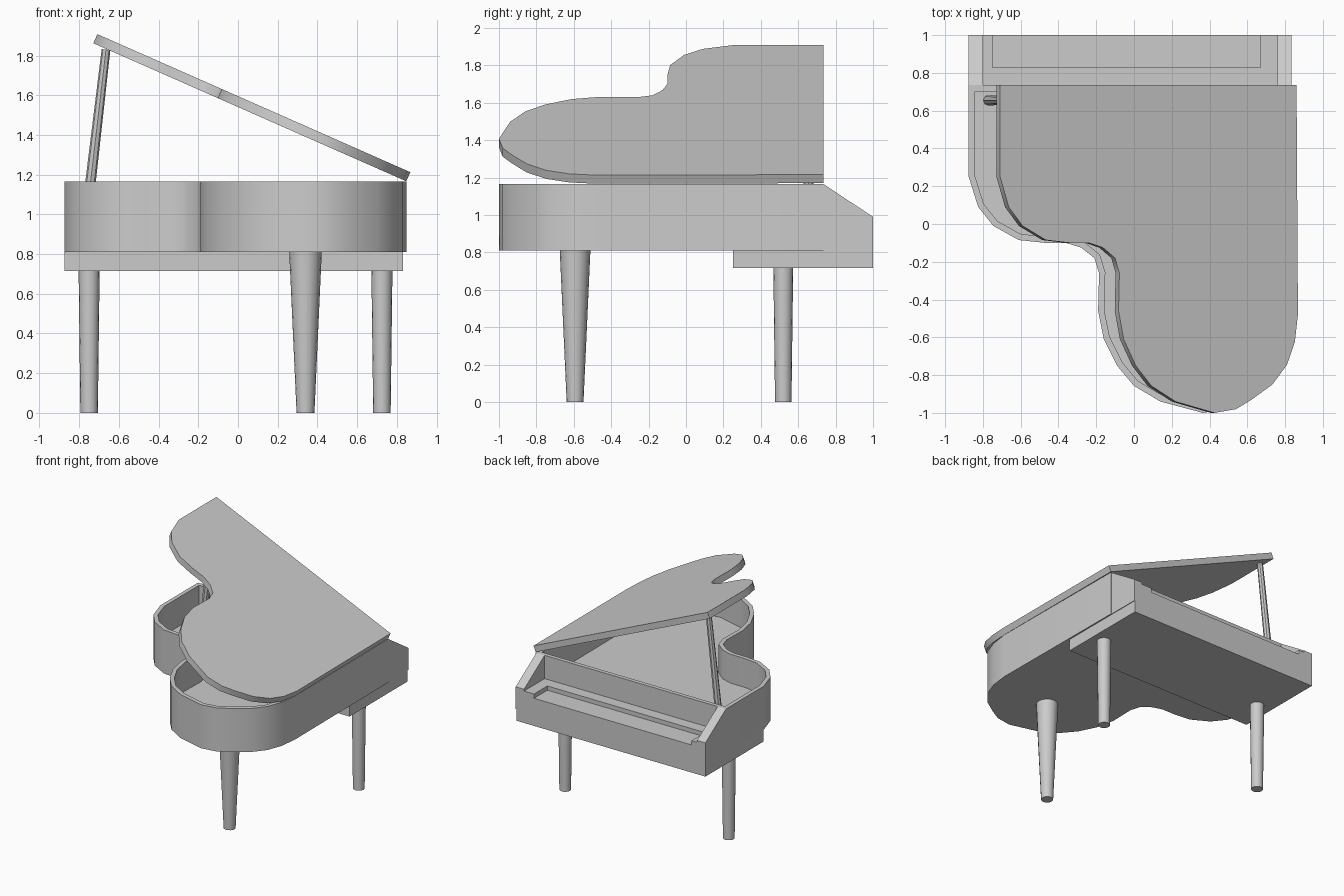
import bpy, bmesh, math
from mathutils import Vector

cube = bpy.data.objects.get("Cube")
if cube:
    bpy.data.objects.remove(cube, do_unlink=True)

grey = bpy.data.materials.new("plain_grey")
grey.use_nodes = True
GREY = (0.6, 0.6, 0.6, 1.0)
grey.diffuse_color = GREY
grey.node_tree.nodes["Principled BSDF"].inputs["Base Color"].default_value = GREY

BED, FLOOR, TOP = 0.81, 0.93, 1.165   # case underside, soundboard, rim top
BACK = 0.735                          # where the case meets the keyboard end

# Curved outline of the case, from the bass corner around the tail
OUTLINE = [(-0.875, BACK), (-0.875, 0.25), (-0.825, 0.09), (-0.745, -0.01),
           (-0.61, -0.085), (-0.47, -0.1), (-0.36, -0.1), (-0.28, -0.125),
           (-0.21, -0.18), (-0.185, -0.26), (-0.19, -0.46), (-0.16, -0.61),
           (-0.09, -0.75), (0.0, -0.857), (0.14, -0.94), (0.365, -1.0),
           (0.49, -0.98), (0.58, -0.93), (0.70, -0.85), (0.785, -0.745),
           (0.83, -0.625), (0.848, -0.48), (0.84, BACK)]


def finish(bm, name, smooth=True):
    bmesh.ops.recalc_face_normals(bm, faces=bm.faces[:])
    mesh = bpy.data.meshes.new(name)
    bm.to_mesh(mesh)
    bm.free()
    obj = bpy.data.objects.new(name, mesh)
    bpy.context.collection.objects.link(obj)
    mesh.materials.append(grey)
    if smooth:
        bpy.ops.object.select_all(action='DESELECT')
        obj.select_set(True)
        bpy.context.view_layer.objects.active = obj
        bpy.ops.object.shade_smooth_by_angle(angle=math.radians(35))
    return obj


def prism(points, offset):
    """Extrude a flat polygon; returns the bmesh and its far cap."""
    bm = bmesh.new()
    base = bm.faces.new([bm.verts.new(p) for p in points])
    out = bmesh.ops.extrude_face_region(bm, geom=[base], use_keep_orig=True)
    move = [g for g in out["geom"] if isinstance(g, bmesh.types.BMVert)]
    bmesh.ops.translate(bm, verts=move, vec=offset)
    cap = next(g for g in out["geom"] if isinstance(g, bmesh.types.BMFace))
    bmesh.ops.recalc_face_normals(bm, faces=bm.faces[:])
    return bm, cap


def box(name, x, y, z):
    pts = [(x[0], y[0], z[0]), (x[1], y[0], z[0]), (x[1], y[1], z[0]), (x[0], y[1], z[0])]
    bm, _ = prism(pts, (0, 0, z[1] - z[0]))
    return finish(bm, name, False)


def tapered_rod(name, start, end, r_start, r_end, sides):
    a, b = Vector(start), Vector(end)
    bm = bmesh.new()
    bmesh.ops.create_cone(bm, cap_ends=True, segments=sides, radius1=r_start,
                          radius2=r_end, depth=(b - a).length)
    obj = finish(bm, name)
    obj.location = (a + b) / 2
    obj.rotation_euler = (b - a).to_track_quat('Z', 'Y').to_euler()
    return obj


# Case: solid outline with a sunken well, leaving a thin rim
bm, cap = prism([(x, y, BED) for x, y in OUTLINE], (0, 0, TOP - BED))
bmesh.ops.inset_region(bm, faces=[cap], thickness=0.033, use_even_offset=True)
well = bmesh.ops.extrude_discrete_faces(bm, faces=[cap])["faces"][0]
bmesh.ops.translate(bm, verts=well.verts[:], vec=(0, 0, FLOOR - TOP))
finish(bm, "case")

# Raised lid, hinged along the straight treble side
HINGE = 0.845
bm, _ = prism([(x - HINGE, y, 0) for x, y in OUTLINE], (0, 0, 0.05))
lid = finish(bm, "lid")
lid.location = (HINGE, 0, TOP + 0.003)
lid.rotation_euler = (0, math.radians(23.8), 0)

# Sloping cheeks at each end of the keyboard
for name, x0, x1 in (("right_cheek", -0.875, -0.80), ("left_cheek", 0.76, 0.835)):
    bm, _ = prism([(x0, BACK, BED), (x0, 1, BED), (x0, 1, 0.99), (x0, BACK, TOP)],
                  (x1 - x0, 0, 0))
    finish(bm, name, False)

# Keyboard recess: floor, back shelf and end blocks
SHELF = 0.975
box("keyboard_floor", (-0.80, 0.76), (BACK, 1), (BED, 0.94))
box("keyboard_shelf", (-0.80, 0.76), (BACK, 0.828), (0.94, SHELF))
box("right_key_block", (-0.80, -0.75), (0.828, 1), (0.94, SHELF))
box("left_key_block", (0.67, 0.76), (0.828, 1), (0.94, SHELF))

# Key bed under the case
box("key_bed", (-0.875, 0.83), (0.25, 1), (0.715, BED))

# Legs
tapered_rod("tail_leg", (0.34, -0.593, 0), (0.34, -0.593, BED), 0.045, 0.082, 16)
for name, x in (("right_leg", -0.75), ("left_leg", 0.725)):
    tapered_rod(name, (x, 0.52, 0), (x, 0.52, 0.715), 0.044, 0.053, 16)

# Prop stick holding the lid
tapered_rod("lid_prop", (-0.77, 0.655, FLOOR), (-0.665, 0.655, 1.83), 0.028, 0.022, 8)
